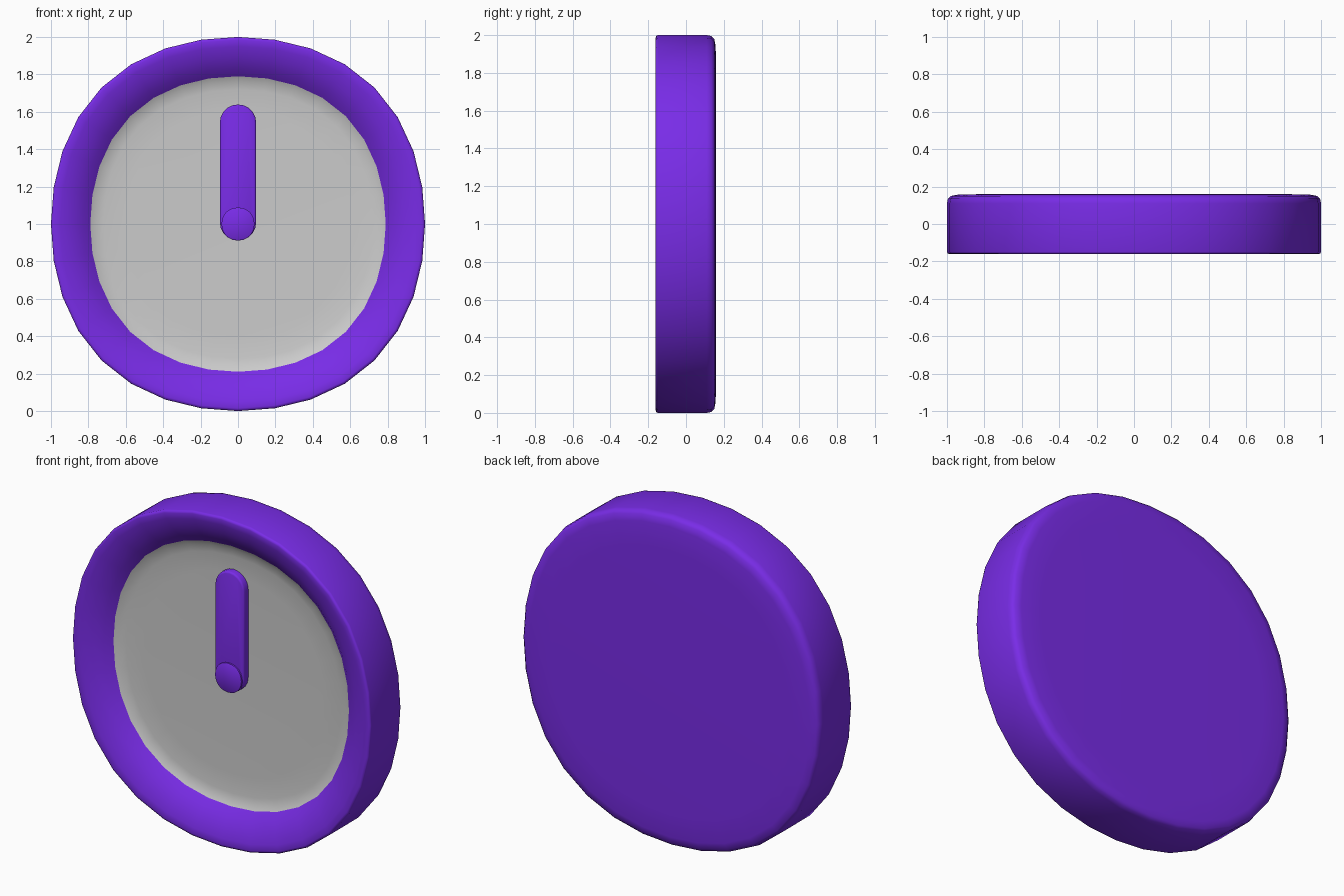
import bpy, math

if "Cube" in bpy.data.objects:
    bpy.data.objects.remove(bpy.data.objects["Cube"])

SIDES = 32
CZ = 1.0


def material(name, color):
    m = bpy.data.materials.new(name)
    m.diffuse_color = color
    m.use_nodes = True
    m.node_tree.nodes["Principled BSDF"].inputs["Base Color"].default_value = m.diffuse_color
    return m


purple = material("purple", (0.19, 0.025, 0.80, 1))


def finish(name, verts, faces, mat, angle):
    me = bpy.data.meshes.new(name)
    me.from_pydata(verts, [], faces)
    ob = bpy.data.objects.new(name, me)
    bpy.context.collection.objects.link(ob)
    if mat:
        me.materials.append(mat)
    bpy.ops.object.select_all(action='DESELECT')
    ob.select_set(True)
    bpy.context.view_layer.objects.active = ob
    bpy.ops.object.mode_set(mode='EDIT')
    bpy.ops.mesh.select_all(action='SELECT')
    bpy.ops.mesh.normals_make_consistent(inside=False)
    bpy.ops.object.mode_set(mode='OBJECT')
    bpy.ops.object.shade_smooth_by_angle(angle=math.radians(angle))
    return ob


def skin(rings, cap_start, cap_end):
    """Join equal-length rings of points into a surface."""
    n = len(rings[0])
    verts = [p for r in rings for p in r]
    faces = [(k * n + i, k * n + (i + 1) % n, (k + 1) * n + (i + 1) % n, (k + 1) * n + i)
             for k in range(len(rings) - 1) for i in range(n)]
    if cap_start:
        faces.append(tuple(reversed(range(n))))
    if cap_end:
        faces.append(tuple(range((len(rings) - 1) * n, len(rings) * n)))
    return verts, faces


def round_ring(r, y, sides=SIDES, bulge=0.016):
    # the outline is a slightly squared circle
    pts = []
    for i in range(sides):
        a = 2 * math.pi * i / sides
        q = r * (1 + bulge * (1 - math.cos(4 * a)))
        pts.append((q * math.sin(a), y, CZ + q * math.cos(a)))
    return pts


def capsule_ring(r, y, z0, z1, n=10):
    pts = []
    for i in range(n + 1):
        a = math.pi * i / n
        pts.append((r * math.cos(a), y, z1 + r * math.sin(a)))
    for i in range(n + 1):
        a = math.pi * (1 + i / n)
        pts.append((r * math.cos(a), y, z0 + r * math.sin(a)))
    return pts


# Casing: sloping front rim, side wall, rounded closed back
casing = [(0.79, -0.065), (0.83, -0.10), (0.89, -0.135), (0.95, -0.155), (0.985, -0.161),
          (0.997, -0.157), (1.0, -0.148), (1.0, 0.11), (0.995, 0.135), (0.98, 0.15),
          (0.94, 0.157), (0.8, 0.16)]
finish("clock_casing", *skin([round_ring(r, y) for r, y in casing], False, True), purple, 60)

# Dial: shallow dish inside the rim
dial = [(0.79, -0.065), (0.765, -0.052), (0.72, -0.044), (0.6, -0.04)]
finish("dial", *skin([round_ring(r, y) for r, y in dial], False, True), None, 60)

# Single hand pointing up
hand = [(0.097, -0.038), (0.097, -0.074), (0.094, -0.081), (0.086, -0.084)]
finish("hand", *skin([capsule_ring(r, y, 1.008, 1.542) for r, y in hand], True, True), purple, 50)

# Centre pin in front of the hand
pin = [(0.088, -0.07), (0.088, -0.094), (0.082, -0.098)]
finish("centre_pin", *skin([round_ring(r, y, 24, 0.012) for r, y in pin], True, True), purple, 50)
